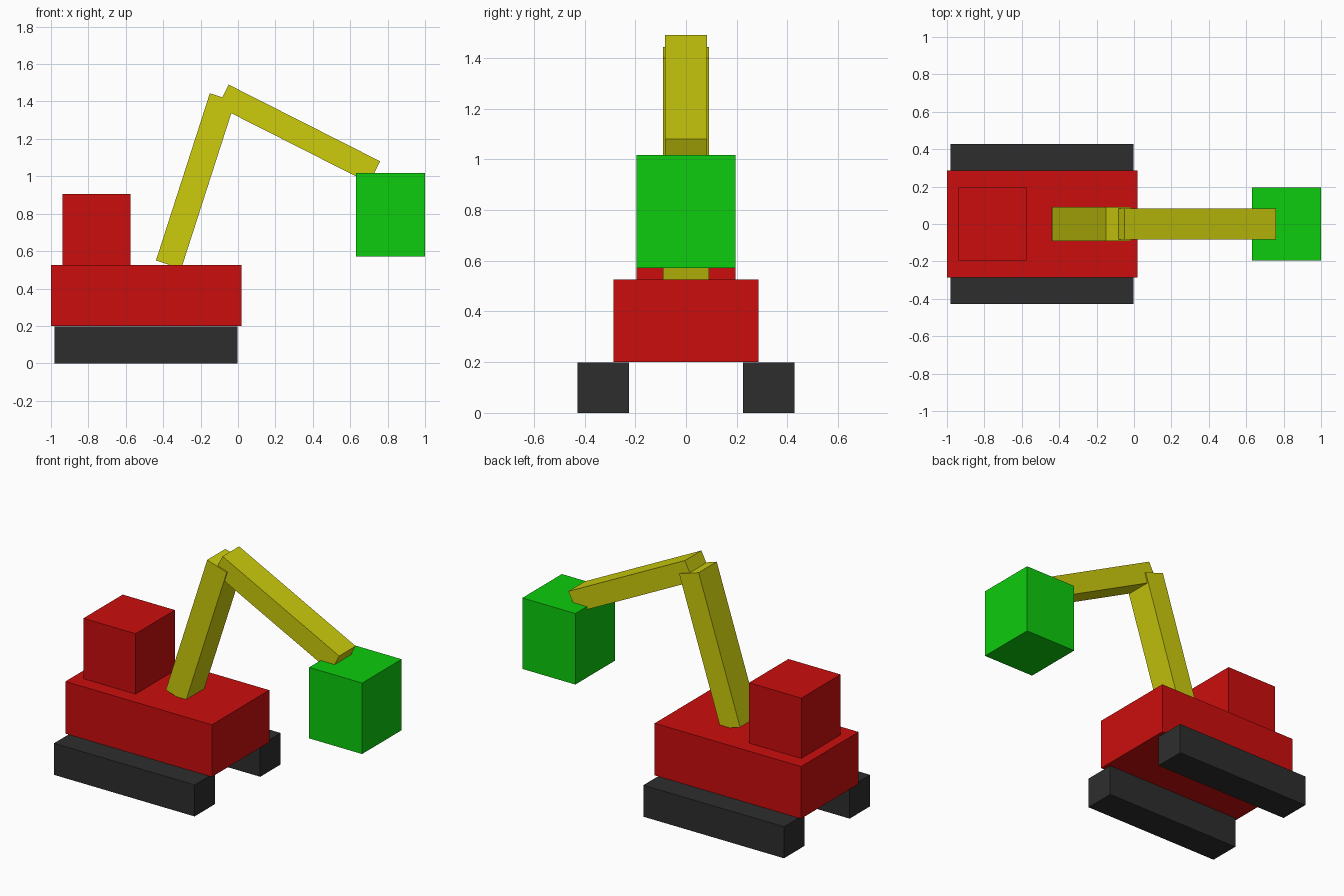
import bpy
from math import atan2, hypot

cube = bpy.data.objects.get("Cube")
if cube:
    bpy.data.objects.remove(cube, do_unlink=True)


def material(name, r, g, b):
    mat = bpy.data.materials.new(name)
    mat.use_nodes = True
    mat.diffuse_color = (r, g, b, 1)
    mat.node_tree.nodes["Principled BSDF"].inputs["Base Color"].default_value = (r, g, b, 1)
    return mat


red = material("red paint", 0.604, 0.004, 0.004)
green = material("green paint", 0.004, 0.604, 0.004)
yellow = material("yellow paint", 0.604, 0.604, 0.004)
rubber = material("dark rubber", 0.027, 0.027, 0.027)


def box(name, centre, size, mat, tilt=0):
    bpy.ops.mesh.primitive_cube_add(size=1, location=centre, rotation=(0, tilt, 0))
    obj = bpy.context.object
    obj.name = name
    obj.scale = size
    obj.data.materials.append(mat)
    return obj


def block(name, x, y, z, mat):
    """Upright box from its (low, high) range on each axis."""
    spans = (x, y, z)
    return box(name, [(a + b) / 2 for a, b in spans], [b - a for a, b in spans], mat)


def beam(name, start, end, width, depth, mat):
    """Tilted box whose centre line runs between two (x, z) points."""
    dx, dz = end[0] - start[0], end[1] - start[1]
    centre = ((start[0] + end[0]) / 2, 0, (start[1] + end[1]) / 2)
    return box(name, centre, (hypot(dx, dz), width, depth), mat, -atan2(dz, dx))


# Tracks on both sides
for side, y in (("left", (0.225, 0.427)), ("right", (-0.427, -0.225))):
    block(side + "_track", (-0.98, -0.003), y, (0, 0.198), rubber)

# Body and cab
block("body", (-1, 0.018), (-0.285, 0.285), (0.2, 0.527), red)
block("cab", (-0.938, -0.575), (-0.195, 0.195), (0.5, 0.906), red)

# Two-part arm
beam("lower_arm", (-0.371, 0.528), (-0.083, 1.422), 0.18, 0.142, yellow)
beam("upper_arm", (-0.079, 1.432), (0.731, 1.022), 0.164, 0.13, yellow)

# Bucket hanging at the arm tip
block("bucket", (0.632, 1), (-0.196, 0.196), (0.572, 1.018), green)
